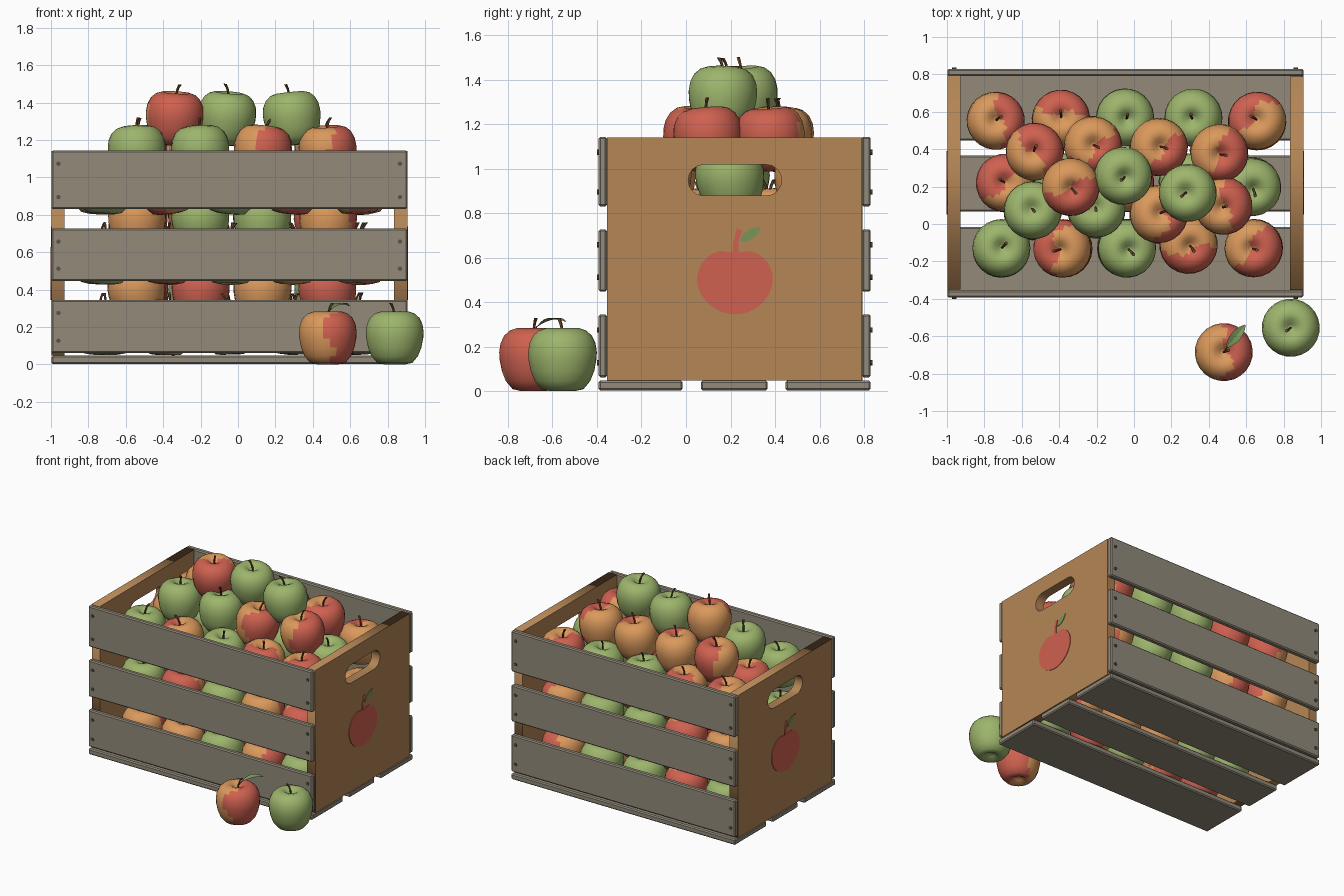
import bpy, bmesh, math, random
from mathutils import Vector

if "Cube" in bpy.data.objects:
    bpy.data.objects.remove(bpy.data.objects["Cube"])

random.seed(7)


def mat(name, r, g, b):
    lin = [((c / 255 + 0.055) / 1.055) ** 2.4 for c in (r, g, b)]
    m = bpy.data.materials.new(name)
    m.diffuse_color = (*lin, 1)
    m.use_nodes = True
    m.node_tree.nodes["Principled BSDF"].inputs["Base Color"].default_value = m.diffuse_color
    return m


GREY = mat("weathered_grey_wood", 146, 138, 122)
TAN = mat("tan_wood", 180, 134, 86)
RED = mat("apple_red", 207, 97, 80)
ORANGE = mat("apple_orange", 219, 153, 92)
GREEN = mat("apple_green", 157, 181, 108)
STEM = mat("stem_brown", 112, 78, 48)
LEAF = mat("leaf_green", 122, 150, 88)
NAIL = mat("nail_dark", 92, 84, 74)


def add(name, mesh, mats, loc=(0, 0, 0), rot=(0, 0, 0)):
    ob = bpy.data.objects.new(name, mesh)
    bpy.context.collection.objects.link(ob)
    ob.location, ob.rotation_euler = loc, rot
    if not mesh.materials:
        for m in mats:
            mesh.materials.append(m)
    return ob


def finish(bm, name):
    bmesh.ops.recalc_face_normals(bm, faces=bm.faces)
    me = bpy.data.meshes.new(name)
    bm.to_mesh(me)
    bm.free()
    return me


def box(name, lo, hi, m, bevel=0.008):
    bm = bmesh.new()
    bmesh.ops.create_cube(bm, size=1)
    for v in bm.verts:
        v.co = [lo[i] + (v.co[i] + 0.5) * (hi[i] - lo[i]) for i in range(3)]
    bmesh.ops.bevel(bm, geom=bm.edges[:], offset=bevel, segments=1, affect='EDGES')
    return add(name, finish(bm, name), [m])


def plate(name, outlines, thick, m, loc, flip=False):
    """Filled outline(s) in the y-z plane, extruded along x; inner outlines make holes."""
    cu = bpy.data.curves.new(name, 'CURVE')
    cu.dimensions, cu.fill_mode, cu.extrude = '2D', 'BOTH', thick / 2
    for pts in outlines:
        sp = cu.splines.new('POLY')
        sp.points.add(len(pts) - 1)
        for p, (a, b) in zip(sp.points, pts):
            p.co = (a, b, 0, 1)
        sp.use_cyclic_u = True
    tmp = bpy.data.objects.new(name, cu)
    bpy.context.collection.objects.link(tmp)
    bpy.context.view_layer.update()
    me = bpy.data.meshes.new_from_object(
        tmp.evaluated_get(bpy.context.evaluated_depsgraph_get()))
    bpy.data.objects.remove(tmp)
    me.materials.clear()
    return add(name, me, [m], loc, (math.pi / 2, 0, -math.pi / 2 if flip else math.pi / 2))


# Crate slats: front and back rows, with nails
for side, y0, y1, ny in (("front", -0.393, -0.355, -0.394), ("back", 0.79, 0.83, 0.831)):
    for i, (z0, z1) in enumerate(((0.062, 0.345), (0.447, 0.727), (0.83, 1.143))):
        box(f"{side}_slat_{i}", (-0.998, y0, z0), (0.905, y1, z1), GREY)
        for x in (-0.96, 0.866):
            for z in (z0 + 0.065, z1 - 0.07):
                bm = bmesh.new()
                bmesh.ops.create_cone(bm, cap_ends=True, segments=8, radius1=0.012,
                                      radius2=0.012, depth=0.012)
                add(f"{side}_nail", finish(bm, "nail"), [NAIL], (x, ny, z), (math.pi / 2, 0, 0))

# Floor slats
for i, (y0, y1) in enumerate(((-0.393, -0.015), (0.067, 0.367), (0.447, 0.83))):
    box(f"floor_slat_{i}", (-0.998, y0, 0.003), (0.905, y1, 0.047), GREY)

# End panels with hand holes, and painted apples (local origin at y=0.22, z=0)
rect = [(-0.574, 0.047), (0.569, 0.047), (0.569, 1.14), (-0.574, 1.14)]
slot = []
for k in range(18):
    a = -math.pi / 2 + math.pi * (k % 9) / 8 + (math.pi if k > 8 else 0)
    cx = 0.14 if k < 9 else -0.14
    slot.append((cx + 0.07 * math.cos(a), 0.948 + 0.07 * math.sin(a)))
apple_shape = []
for k in range(32):
    t = 2 * math.pi * k / 32
    notch = 0.025 * math.exp(-((t - math.pi / 2) / 0.3) ** 2)
    apple_shape.append((0.17 * math.cos(t) * (1 + 0.06 * math.sin(t)),
                        0.495 + 0.15 * math.sin(t) - notch))
stem_shape = [(-0.012, 0.61), (0.015, 0.61), (0.015, 0.67), (0.032, 0.722), (0.008, 0.732), (-0.007, 0.67)]
leaf_shape = [(0.022, 0.672), (0.06, 0.674), (0.095, 0.697), (0.118, 0.738), (0.07, 0.731), (0.035, 0.705)]
for side, px, dx, flip in (("right", 0.87, 0.0365, False), ("left", -0.962, -0.0365, True)):
    plate(f"{side}_end_panel", [rect, slot], 0.07, TAN, (px, 0.22, 0), flip)
    for nm, shp, m in (("apple", apple_shape, RED), ("stem", stem_shape, RED), ("leaf", leaf_shape, LEAF)):
        plate(f"{side}_painted_{nm}", [shp], 0.006 if nm == "apple" else 0.005, m,
              (px + dx, 0.22, 0), flip)

# Apple meshes: lathe profile plus bent stem
PROFILE = [(0.03, -0.118), (0.06, -0.139), (0.095, -0.131), (0.125, -0.095), (0.143, -0.05),
           (0.153, 0), (0.155, 0.035), (0.149, 0.075), (0.132, 0.11), (0.106, 0.133),
           (0.075, 0.143), (0.045, 0.135), (0.02, 0.112)]


def tube(bm, path, radii, mi, n=6):
    rings = [[bm.verts.new(Vector(p) + Vector((r * math.cos(2 * math.pi * k / n),
              r * math.sin(2 * math.pi * k / n), 0))) for k in range(n)] for p, r in zip(path, radii)]
    for a, b in zip(rings, rings[1:]):
        for k in range(n):
            bm.faces.new((a[k], a[(k + 1) % n], b[(k + 1) % n], b[k])).material_index = mi
    for r in (rings[0], rings[-1]):
        bm.faces.new(r).material_index = mi


def apple_mesh(name, mixed, phase=0.0):
    bm = bmesh.new()
    n = 24
    rings = [[bm.verts.new((r * math.cos(2 * math.pi * k / n), r * math.sin(2 * math.pi * k / n), z))
              for k in range(n)] for r, z in PROFILE]
    for a, b in zip(rings, rings[1:]):
        for k in range(n):
            bm.faces.new((a[k], a[(k + 1) % n], b[(k + 1) % n], b[k]))
    for ring, z in ((rings[0], -0.108), (rings[-1], 0.1)):
        c = bm.verts.new((0, 0, z))
        for k in range(n):
            bm.faces.new((ring[k], ring[(k + 1) % n], c))
    for f in bm.faces:
        f.smooth = True
        c = f.calc_center_median()
        # red blush on the local +x side with a wavy border
        if mixed and c.x + 0.025 * math.sin(c.z * 28 + phase) + 0.02 * math.sin(c.y * 30) > 0.01:
            f.material_index = 2
    tube(bm, [(0, 0, 0.095), (0.003, 0, 0.135), (0.012, 0.004, 0.165), (0.026, 0.008, 0.188)],
         [0.006, 0.006, 0.007, 0.009], 1)
    return finish(bm, name)


green_me = apple_mesh("green_apple", False)
mixed_me = [apple_mesh(f"mixed_apple_{i}", True, i * 2.1) for i in range(3)]


def apple(x, y, z, kind, tilt=0.12):
    """kind is 'g' for green, a number for the heading of the red side, or None for random."""
    if kind is None:
        kind = 'g' if random.random() < 0.4 else random.uniform(0, 360)
    rot = [random.uniform(-tilt, tilt), random.uniform(-tilt, tilt), 0]
    if kind == 'g':
        rot[2] = random.uniform(0, 6.28)
        return add("green_apple", green_me, [GREEN, STEM], (x, y, z), rot)
    rot[2] = math.radians(kind)
    return add("mixed_apple", random.choice(mixed_me), [ORANGE, STEM, RED], (x, y, z), rot)


# Crate filling: alternating layers of fifteen and eight
WIDE = [(-.74, .55), (-.39, .56), (-.05, .57), (.32, .57), (.66, .55),
        (-.69, .22), (-.38, .22), (-.05, .22), (.29, .22), (.63, .2),
        (-.71, -.13), (-.38, -.13), (-.04, -.13), (.29, -.11), (.64, -.13)]
NARROW = [(-.54, .07), (-.2, .08), (.13, .05), (.48, .1), (-.53, .385), (-.22, .42), (.13, .41), (.455, .38)]
R = [None]
layers = [(WIDE, 0.195, R * 15),
          (NARROW, 0.38, [90, -90, 90, -80] + R * 4),
          (WIDE, 0.57, R * 10 + ['g', -90, 'g', 100, -60]),
          (NARROW, 0.76, [80, 'g', 'g', 60] + R * 4),
          (WIDE, 0.945, [10, 80, 'g', 'g', 140, 130, 'g', 40, 'g', 'g', 'g', 170, 'g', -80, -30]),
          (NARROW, 1.13, ['g', 'g', 0, 10, 40, -50, -45, -20]),
          ([(-.34, .2), (-.06, .26), (.29, .165)], 1.312, [-65, 'g', 'g'])]
for spots, z, kinds in layers:
    for (x, y), kind in zip(spots, kinds):
        apple(x, y, z, kind)

# Two apples on the ground, one with a leaf
apple(0.48, -0.685, 0.14, 5, 0.0)
apple(0.838, -0.555, 0.14, 'g', 0.0)
bm = bmesh.new()
rows = []
for k in range(7):
    t = k / 6
    w = 0.028 * math.sin(math.pi * (0.04 + 0.94 * t)) ** 0.8
    c = Vector((0.495 + 0.1 * t, -0.66 + 0.12 * t, 0.296 + 0.026 * math.sin(math.pi * t * 0.8)))
    s = Vector((0.77, -0.64, 0)) * w
    rows.append([bm.verts.new(c - s + Vector((0, 0, w * 0.3))), bm.verts.new(c),
                 bm.verts.new(c + s + Vector((0, 0, w * 0.3)))])
for a, b in zip(rows, rows[1:]):
    for j in (0, 1):
        bm.faces.new((a[j], a[j + 1], b[j + 1], b[j]))
bmesh.ops.solidify(bm, geom=bm.faces[:], thickness=0.004)
add("apple_leaf", finish(bm, "apple_leaf"), [LEAF])
bm = bmesh.new()
tube(bm, [(0.482, -0.683, 0.27), (0.49, -0.67, 0.29), (0.5, -0.655, 0.3)], [0.004] * 3, 0)
add("leaf_stalk", finish(bm, "leaf_stalk"), [STEM])
